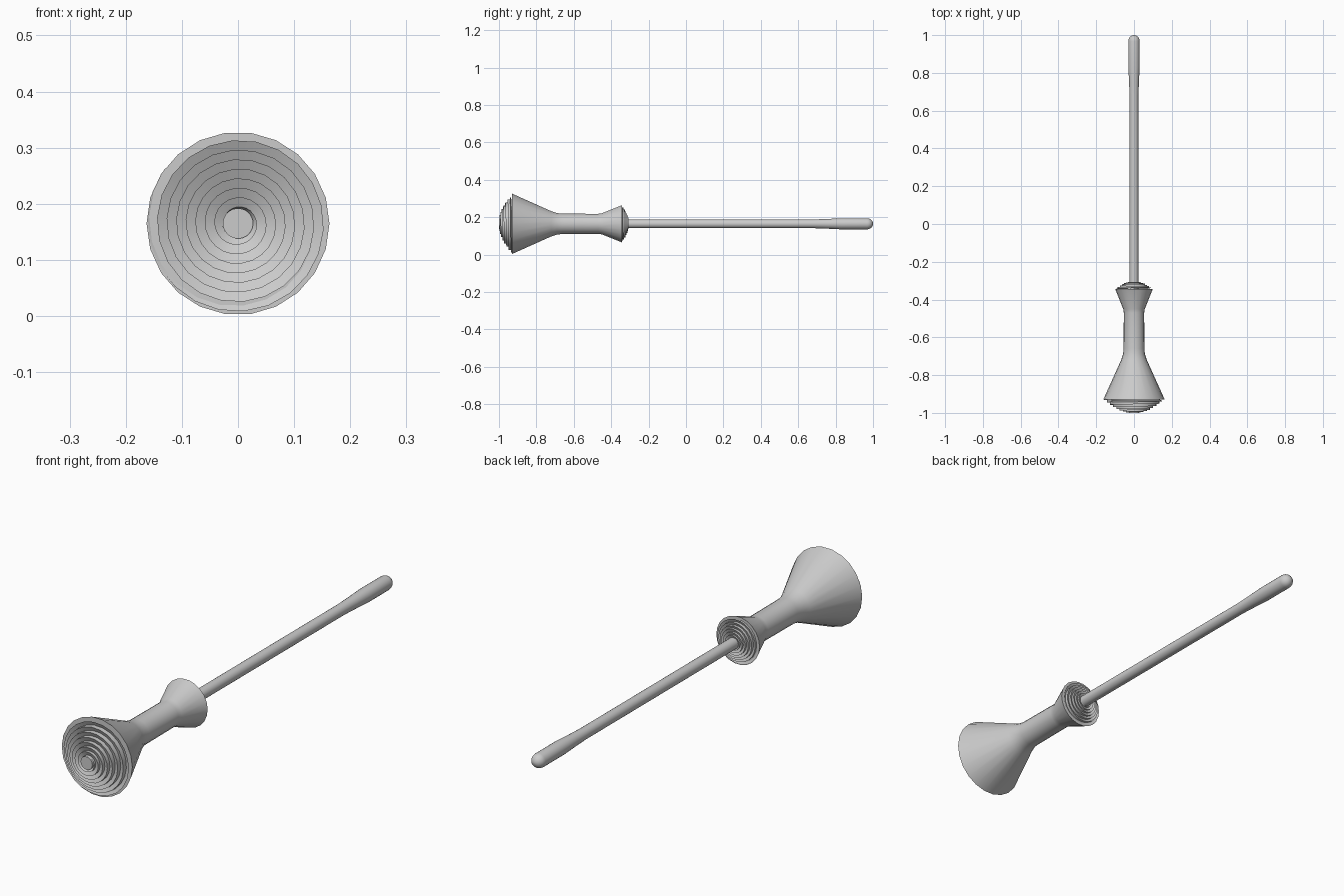
import bpy, bmesh, math

if "Cube" in bpy.data.objects:
    bpy.data.objects.remove(bpy.data.objects["Cube"])

CZ = 0.165          # height of the long axis
SEG = 22

grey = bpy.data.materials.new("light grey")
grey.diffuse_color = (0.6, 0.6, 0.6, 1)
grey.use_nodes = True
grey.node_tree.nodes["Principled BSDF"].inputs["Base Color"].default_value = grey.diffuse_color


def finish(name, bm, angle=35):
    bmesh.ops.remove_doubles(bm, verts=bm.verts, dist=1e-6)
    me = bpy.data.meshes.new(name)
    bm.to_mesh(me)
    bm.free()
    ob = bpy.data.objects.new(name, me)
    bpy.context.collection.objects.link(ob)
    me.materials.append(grey)
    bpy.ops.object.select_all(action='DESELECT')
    ob.select_set(True)
    bpy.context.view_layer.objects.active = ob
    bpy.ops.object.shade_smooth_by_angle(angle=math.radians(angle))
    return ob


def polar(bm, r, y, a):
    return bm.verts.new((r * math.cos(a), y, CZ + r * math.sin(a)))


def lathe(name, profile):
    """Turn (y, radius) pairs, listed front to back, around the long axis."""
    bm = bmesh.new()
    rings = [[polar(bm, r, y, 2 * math.pi * i / SEG) for i in range(SEG)]
             for y, r in profile]
    for a, b in zip(rings, rings[1:]):
        for i in range(SEG):
            j = (i + 1) % SEG
            bm.faces.new((a[i], a[j], b[j], b[i]))
    bm.faces.new(rings[-1])
    bm.faces.new(rings[0][::-1])
    bmesh.ops.recalc_face_normals(bm, faces=bm.faces)
    return finish(name, bm)


def spiral_dome(name, y0, y1, r0, r1, turns, lip, start):
    """Dome wound as a spiral of shallow dished steps from the rim to the hub."""
    bm = bmesh.new()
    out = 1 if y1 > y0 else -1
    n = turns * SEG

    def at(k):
        t = min(max(k / n, 0), 1)
        r = r0 + (r1 - r0) * t
        f = ((r0 - r) / (r0 - r1)) if r0 != r1 else 0
        return r, y0 + (y1 - y0) * math.sin(f * math.pi / 2)

    rim, base = [], []
    for k in range(n + 1):
        a = start + 2 * math.pi * k / SEG
        r, y = at(k)
        rim.append(polar(bm, r, y, a))
        base.append(polar(bm, at(k + SEG)[0], y - out * lip, a))
    for k in range(n):
        f = bm.faces.new((rim[k], rim[k + 1], base[k + 1], base[k]))   # dished step
        f.normal_update()
        if f.normal.y * out < 0:
            f.normal_flip()
        if k + SEG < n:                                               # riser
            f = bm.faces.new((base[k], base[k + 1], rim[k + SEG + 1], rim[k + SEG]))
            f.normal_update()
            c = f.calc_center_median()
            if f.normal.x * c.x + f.normal.z * (c.z - CZ) < 0:
                f.normal_flip()
    return finish(name, bm)


# flared grip with a waist and a smaller flare at the shaft end
lathe("handle", [(-0.93, 0.163), (-0.72, 0.068), (-0.69, 0.058), (-0.66, 0.055),
                 (-0.47, 0.054), (-0.45, 0.057), (-0.343, 0.1)])

# stepped domes closing both ends of the grip
spiral_dome("pommel_dome", -0.93, -0.998, 0.163, 0.027, 8, 0.008, math.radians(143))
spiral_dome("collar_dome", -0.343, -0.307, 0.1, 0.022, 7, 0.005, math.radians(100))

# hub disc in the middle of the pommel
lathe("pommel_hub", [(-1.0, 0.027), (-0.95, 0.027)])

# long rod swelling into a rounded tip
tip = [(0.968 + 0.032 * math.sin(a), max(0.03 * math.cos(a), 0.002))
       for a in (math.pi / 2 * i / 6 for i in range(7))]
lathe("shaft", [(-0.4, 0.0235), (0.68, 0.0235), (0.75, 0.026), (0.83, 0.03)] + tip)
